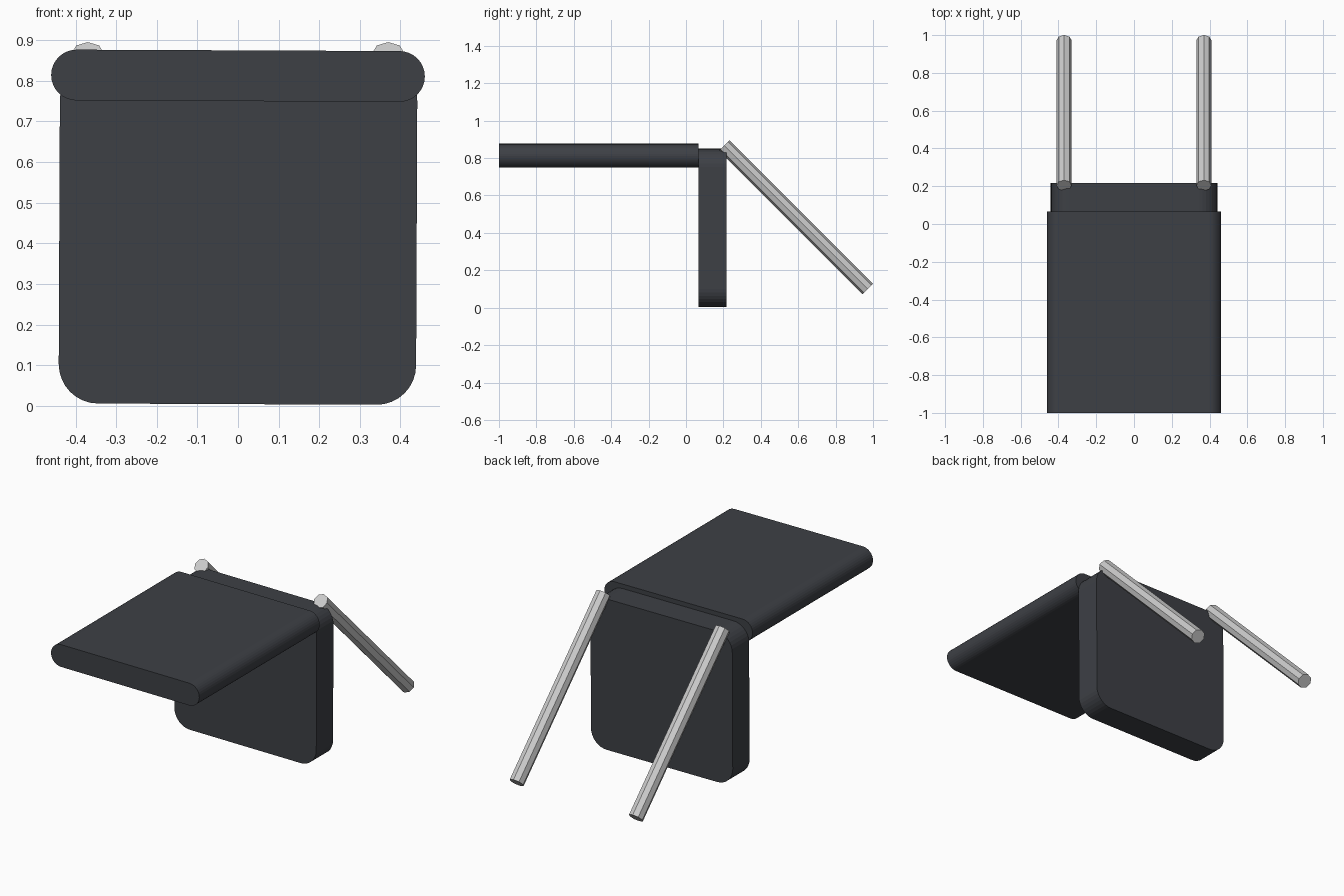
import bpy, bmesh
from math import sin, cos, pi, radians
from mathutils import Vector

if "Cube" in bpy.data.objects:
    bpy.data.objects.remove(bpy.data.objects["Cube"])

TILT = radians(0.25)


def material(name, color):
    m = bpy.data.materials.new(name)
    m.diffuse_color = color
    m.use_nodes = True
    m.node_tree.nodes["Principled BSDF"].inputs["Base Color"].default_value = m.diffuse_color
    return m


def rounded_panel(name, w, h, r, y0, y1, zc, mat, seg=8):
    """Rounded rectangle in the xz plane, extruded along y."""
    bm = bmesh.new()
    ring = []
    for k, (sx, sz) in enumerate([(1, 1), (-1, 1), (-1, -1), (1, -1)]):
        for i in range(seg + 1):
            a = (k + i / seg) * pi / 2
            ring.append(bm.verts.new((sx * (w / 2 - r) + r * cos(a), y0,
                                      sz * (h / 2 - r) + r * sin(a))))
    bmesh.ops.remove_doubles(bm, verts=bm.verts, dist=1e-5)
    face = bm.faces.new([v for v in ring if v.is_valid])
    ext = bmesh.ops.extrude_face_region(bm, geom=[face])
    moved = [g for g in ext["geom"] if isinstance(g, bmesh.types.BMVert)]
    bmesh.ops.translate(bm, verts=moved, vec=(0, y1 - y0, 0))
    bmesh.ops.recalc_face_normals(bm, faces=bm.faces)
    me = bpy.data.meshes.new(name)
    bm.to_mesh(me)
    bm.free()
    ob = bpy.data.objects.new(name, me)
    bpy.context.collection.objects.link(ob)
    ob.location.z = zc
    ob.rotation_euler.y = TILT
    me.materials.append(mat)
    return ob


def bar(name, start, end, r, mat):
    """Octagonal bar between two points."""
    a, b = Vector(start), Vector(end)
    bpy.ops.mesh.primitive_cylinder_add(vertices=8, radius=r, depth=(b - a).length,
                                        location=(a + b) / 2)
    ob = bpy.context.object
    ob.name = name
    # tip the bar in the yz plane so a corner stays on top
    ob.rotation_euler.x = radians(45)
    ob.data.materials.append(mat)
    return ob


dark = material("dark_grey", (0.047, 0.051, 0.060, 1))
light = material("light_grey", (0.62, 0.63, 0.63, 1))

# Horizontal slab with fully rounded long edges
rounded_panel("top_slab", 0.92, 0.125, 0.0624, -1.0, 0.067, 0.8125, dark)
# Upright panel with rounded corners
rounded_panel("upright_panel", 0.88, 0.846, 0.097, 0.067, 0.216, 0.427, dark)
# Pair of sloping bars behind
for side, x in (("left", -0.37), ("right", 0.37)):
    bar(side + "_bar", (x, 0.204, 0.867), (x, 0.972, 0.099), 0.04, light)
